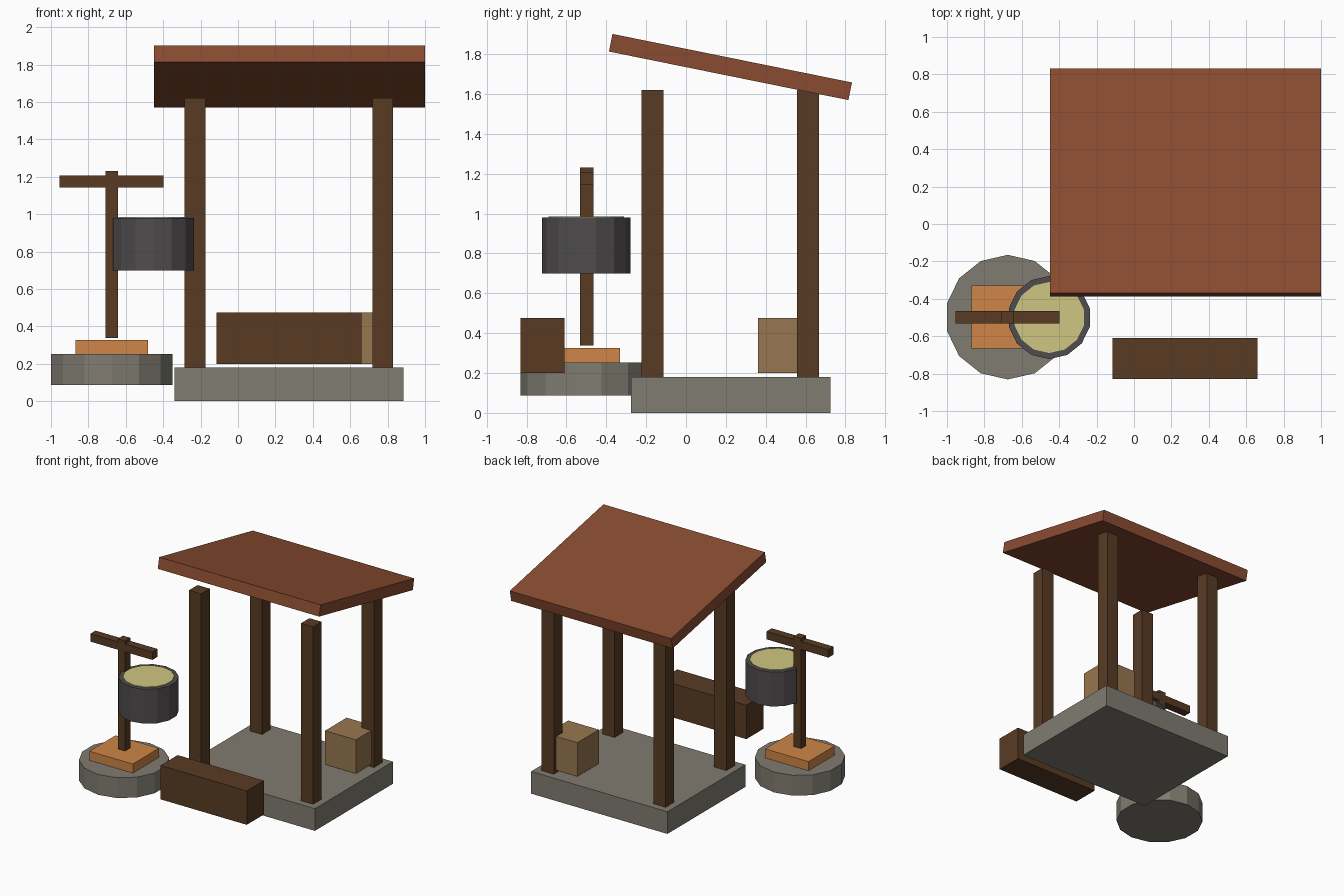
import bpy
import bmesh
import math
from mathutils import Matrix, Vector

default = bpy.data.objects.get("Cube")
if default:
    bpy.data.objects.remove(default, do_unlink=True)


def material(name, r, g, b):
    """Flat material from 0-255 display values, stored as linear."""
    def lin(c):
        c /= 255
        return c / 12.92 if c <= 0.04045 else ((c + 0.055) / 1.055) ** 2.4
    colour = (lin(r), lin(g), lin(b), 1)
    mat = bpy.data.materials.new(name)
    mat.use_nodes = True
    mat.diffuse_color = colour
    bsdf = next(n for n in mat.node_tree.nodes if n.type == 'BSDF_PRINCIPLED')
    bsdf.inputs["Base Color"].default_value = colour
    bsdf.inputs["Roughness"].default_value = 0.9
    return mat


stone = material("grey stone", 128, 124, 113)
wood = material("dark wood", 88, 59, 36)
tiles = material("red brown roof", 138, 76, 49)
crate_wood = material("light wood", 151, 119, 80)
ember = material("orange", 207, 134, 71)
iron = material("dark iron", 80, 76, 78)
broth = material("pale yellow", 207, 198, 130)


def finish(name, bm, mat):
    mesh = bpy.data.meshes.new(name)
    bm.to_mesh(mesh)
    bm.free()
    mesh.materials.append(mat)
    obj = bpy.data.objects.new(name, mesh)
    bpy.context.collection.objects.link(obj)
    return obj


def box(name, x, y, z, mat):
    """Box from its (low, high) range on each axis."""
    low, high = Vector((x[0], y[0], z[0])), Vector((x[1], y[1], z[1]))
    bm = bmesh.new()
    bmesh.ops.create_cube(bm, size=1, matrix=Matrix.Diagonal((*(high - low), 1)))
    obj = finish(name, bm, mat)
    obj.location = (low + high) / 2
    return obj


def drum(name, centre, radius, z, mat, sides=14):
    """Upright prism with one corner pointing to the back."""
    bm = bmesh.new()
    ring = [bm.verts.new((radius * math.sin(a), radius * math.cos(a), 0))
            for a in (-math.tau * i / sides for i in range(sides))]
    base = bm.faces.new(ring)
    grown = bmesh.ops.extrude_face_region(bm, geom=[base], use_keep_orig=True)
    top = [v for v in grown["geom"] if isinstance(v, bmesh.types.BMVert)]
    bmesh.ops.translate(bm, verts=top, vec=(0, 0, z[1] - z[0]))
    bmesh.ops.recalc_face_normals(bm, faces=bm.faces)
    obj = finish(name, bm, mat)
    obj.location = (*centre, z[0])
    return obj


# Shelter: slab, four posts and a sloping roof
box("floor_slab", (-0.34, 0.885), (-0.277, 0.724), (0, 0.18), stone)
for side, x in (("right", -0.23), ("left", 0.775)):
    for end, y in (("front", -0.167), ("back", 0.613)):
        box(f"{end}_{side}_post", (x - 0.055, x + 0.055),
            (y - 0.055, y + 0.055), (0.18, 1.62), wood)
roof = box("roof", (-0.45, 1.0), (-0.39, 0.836), (1.69, 1.78), tiles)
roof.rotation_euler.x = -0.2

# Loose furniture
box("bench", (-0.115, 0.66), (-0.83, -0.61), (0.2, 0.475), wood)
box("crate", (0.53, 0.807), (0.36, 0.637), (0.2, 0.475), crate_wood)

# Fire pit with its pole, crossbar and pot
pit = (-0.675, -0.498)
drum("pit_stone", pit, 0.333, (0.087, 0.252), stone)
box("embers", (-0.87, -0.48), (-0.665, -0.33), (0.252, 0.326), ember)
box("pole", (-0.708, -0.642), (-0.531, -0.465), (0.337, 1.231), wood)
box("crossbar", (-0.954, -0.398), (-0.531, -0.465), (1.142, 1.206), wood)
pot = (-0.453, -0.5)
drum("pot", pot, 0.222, (0.70, 0.979), iron)
drum("pot_contents", pot, 0.19, (0.975, 0.984), broth)
